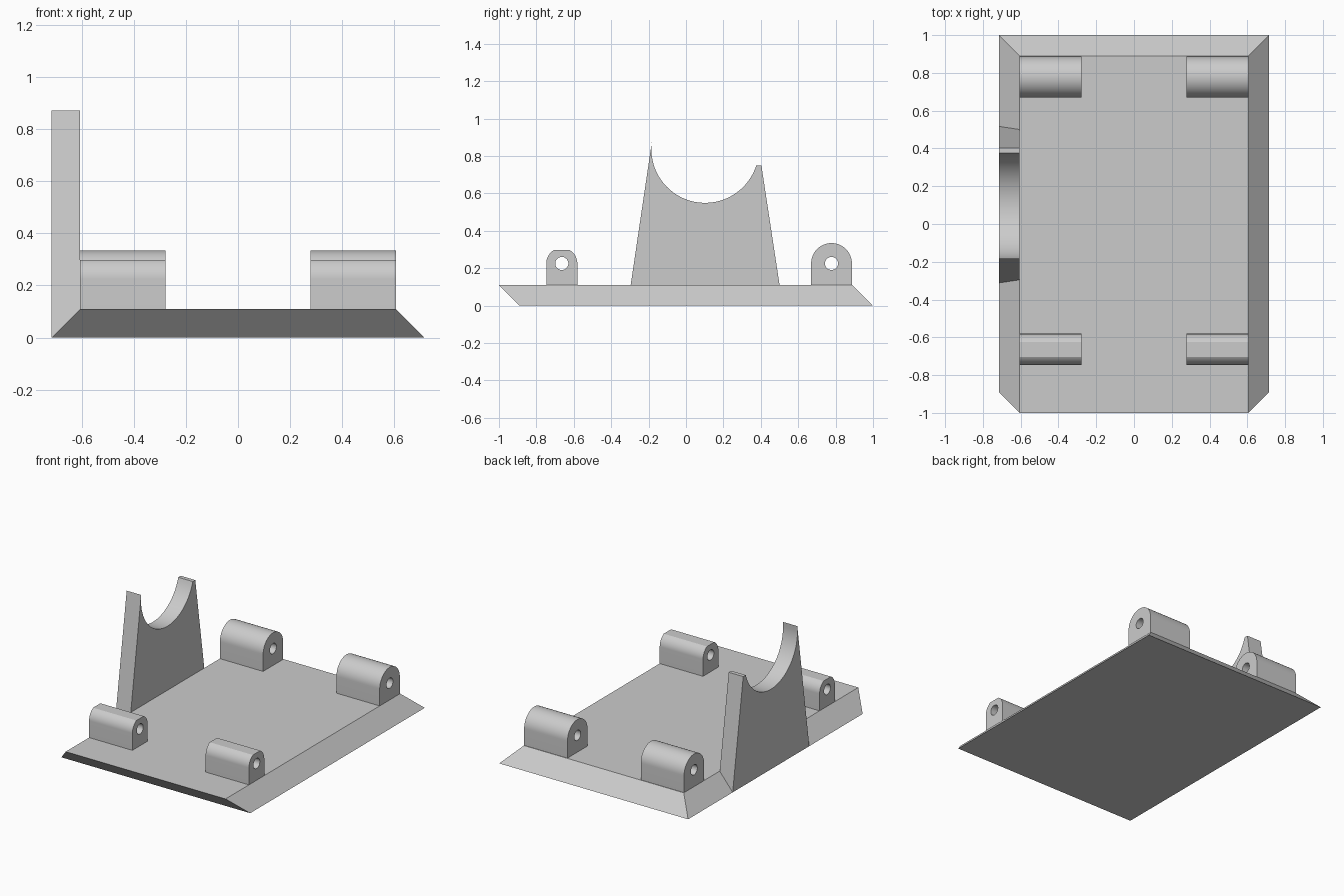
import bpy
import bmesh
from math import sin, cos, asin, pi, radians
from mathutils import Vector

cube = bpy.data.objects.get("Cube")
if cube:
    bpy.data.objects.remove(cube, do_unlink=True)

grey = bpy.data.materials.new("plain grey")
grey.use_nodes = True
colour = (0.6, 0.6, 0.6, 1)
grey.diffuse_color = colour
grey.node_tree.nodes["Principled BSDF"].inputs["Base Color"].default_value = colour

BASE_TOP = 0.11
HALF_W, HALF_TOP = 0.716, 0.606


def finish(bm, name, smooth=False):
    bmesh.ops.recalc_face_normals(bm, faces=bm.faces)
    mesh = bpy.data.meshes.new(name)
    bm.to_mesh(mesh)
    bm.free()
    mesh.materials.append(grey)
    obj = bpy.data.objects.new(name, mesh)
    bpy.context.collection.objects.link(obj)
    if smooth:
        bpy.ops.object.select_all(action="DESELECT")
        obj.select_set(True)
        bpy.context.view_layer.objects.active = obj
        bpy.ops.object.shade_smooth_by_angle(angle=radians(30))
    return obj


def arc(y, z, r, start, end, steps):
    return [(y + r * cos(start + (end - start) * i / steps),
             z + r * sin(start + (end - start) * i / steps)) for i in range(steps + 1)]


def prism(name, loops, x0, x1):
    """Extrude closed y-z outlines (the first outer, the rest holes) along x."""
    bm = bmesh.new()
    edges = []
    for loop in loops:
        verts = [bm.verts.new((x0, y, z)) for y, z in loop]
        edges += [bm.edges.new((a, b)) for a, b in zip(verts, verts[1:] + verts[:1])]
    bmesh.ops.triangle_fill(bm, edges=edges, use_beauty=True, normal=Vector((1, 0, 0)))
    cap = bmesh.ops.extrude_face_region(bm, geom=bm.faces[:], use_keep_orig=True)
    moved = [g for g in cap["geom"] if isinstance(g, bmesh.types.BMVert)]
    bmesh.ops.translate(bm, verts=moved, vec=(x1 - x0, 0, 0))
    return finish(bm, name, smooth=True)


# Base plate: sloped sides and back, undercut front
bm = bmesh.new()
bmesh.ops.create_cube(bm, size=2)
for v in bm.verts:
    top, back = v.co.z > 0, v.co.y > 0
    v.co.x *= HALF_TOP if top else HALF_W
    v.co.y = (0.89 if top else 1) if back else (-1 if top else -0.89)
    v.co.z = BASE_TOP if top else 0
finish(bm, "base_plate")

# Hinge lugs: rounded blocks with a pin hole, front pair cut flat on top
for row, y, r, top in (("front", -0.664, 0.083, 0.298), ("back", 0.778, 0.109, 0.334)):
    z = 0.225
    cut = asin(min(1, (top - z) / r))
    outline = [(y - r, BASE_TOP), (y + r, BASE_TOP)]
    outline += arc(y, z, r, 0, cut, 16)
    outline += arc(y, z, r, pi - cut, pi, 16)[1 if row == "back" else 0:]
    hole = arc(y, z, 0.035, 0, 2 * pi, 32)[:-1]
    for side, sign in (("left", 1), ("right", -1)):
        prism(f"{row}_{side}_lug", [outline, hole], sign * 0.278, sign * HALF_TOP)

# Cradle: tapered upright with a round saddle and a taller front tip
saddle = arc(0.102, 0.836, 0.287, pi, 2 * pi - asin(0.086 / 0.287), 48)
cradle = [(0.517, 0), (-0.312, 0), (-0.183, 0.872)] + saddle + [(0.403, 0.75)]
prism("cradle", [cradle], -HALF_W, -HALF_TOP)
